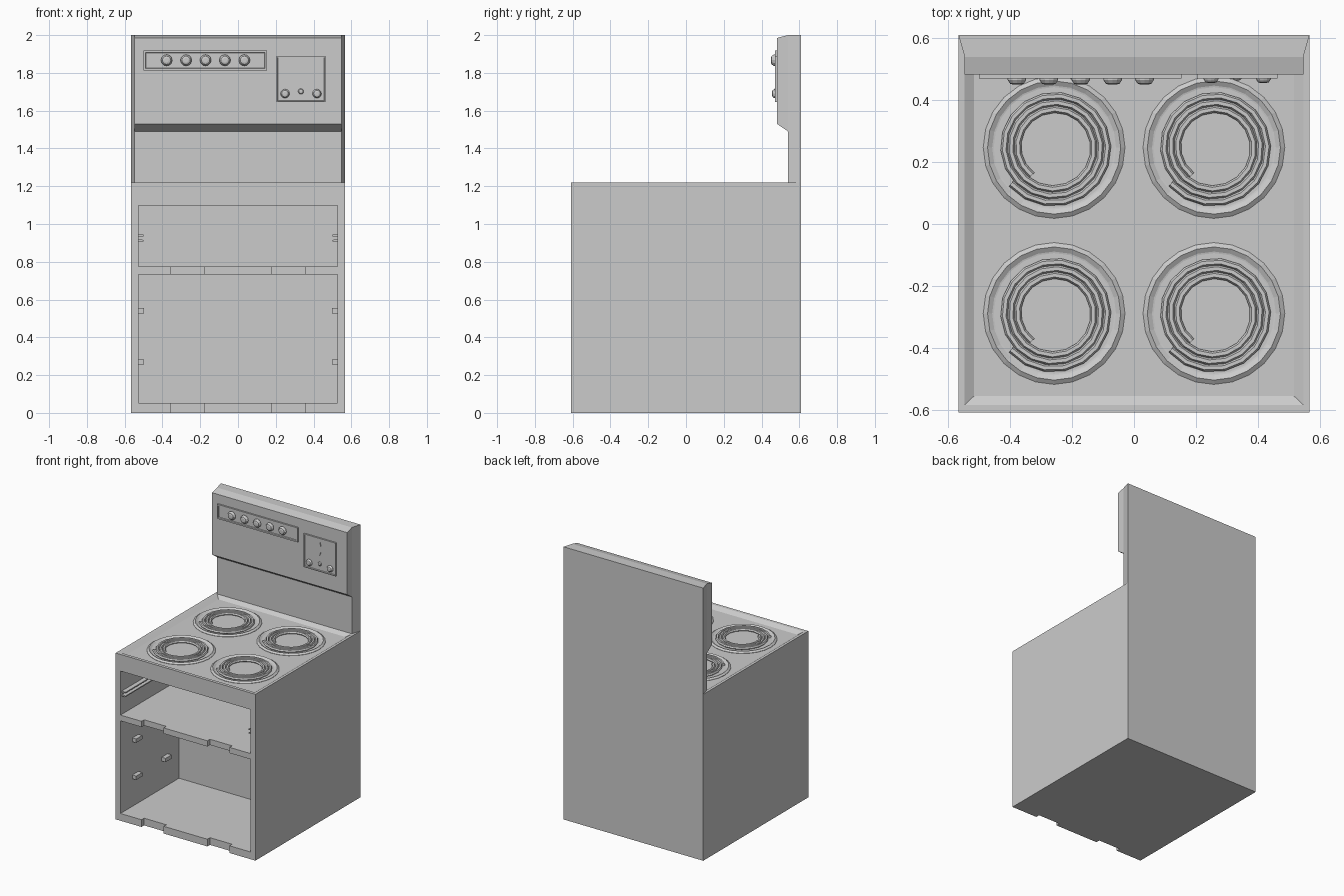
import bpy, bmesh, math
from mathutils import Vector

if "Cube" in bpy.data.objects:
    bpy.data.objects.remove(bpy.data.objects["Cube"])


def finish(name, bm, loc=(0, 0, 0)):
    bmesh.ops.recalc_face_normals(bm, faces=bm.faces)
    me = bpy.data.meshes.new(name)
    bm.to_mesh(me)
    bm.free()
    ob = bpy.data.objects.new(name, me)
    ob.location = loc
    bpy.context.collection.objects.link(ob)
    return ob


def loft(name, *rings):
    """Closed solid through rings of equal point count."""
    bm = bmesh.new()
    vs = [[bm.verts.new(p) for p in r] for r in rings]
    n = len(rings[0])
    for a, b in zip(vs, vs[1:]):
        for i in range(n):
            bm.faces.new((a[i], a[(i + 1) % n], b[(i + 1) % n], b[i]))
    bm.faces.new(vs[0])
    bm.faces.new(vs[-1])
    return finish(name, bm)


def rect_z(x, y0, y1, z):
    return [(-x, y0, z), (x, y0, z), (x, y1, z), (-x, y1, z)]


def box(name, x0, x1, y0, y1, z0, z1):
    return loft(name, *[[(x0, y0, z), (x1, y0, z), (x1, y1, z), (x0, y1, z)] for z in (z0, z1)])


def lathe(name, profile, sides, loc, face_front=False):
    bm = bmesh.new()
    rings = []
    for r, h in profile:
        ring = []
        for i in range(sides):
            a = 2 * math.pi * i / sides
            p = (r * math.cos(a), r * math.sin(a), h)
            ring.append(bm.verts.new((p[0], -p[2], p[1]) if face_front else p))
        rings.append(ring)
    for a, b in zip(rings, rings[1:]):
        for i in range(sides):
            bm.faces.new((a[i], a[(i + 1) % sides], b[(i + 1) % sides], b[i]))
    bm.faces.new(rings[0])
    bm.faces.new(rings[-1])
    return finish(name, bm, loc)


def framed_plate(name, x0, x1, z0, z1, y_front, border, depth):
    """Plate with a sunken front surface."""
    ob = box(name, x0, x1, y_front, 0.49, z0, z1)
    bm = bmesh.new()
    bm.from_mesh(ob.data)
    front = min(bm.faces, key=lambda f: f.calc_center_median().y)
    bmesh.ops.inset_region(bm, faces=[front], thickness=border)
    bmesh.ops.inset_region(bm, faces=[front], thickness=0.003)
    for v in front.verts:
        v.co.y += depth
    bm.to_mesh(ob.data)
    bm.free()
    return ob


def cut(target, cutter):
    m = target.modifiers.new("cut", 'BOOLEAN')
    m.operation, m.solver, m.object = 'DIFFERENCE', 'EXACT', cutter
    bpy.context.view_layer.objects.active = target
    bpy.ops.object.modifier_apply(modifier=m.name)
    bpy.data.objects.remove(cutter, do_unlink=True)


W, FRONT, BACK, TOP = 0.567, -0.608, 0.61, 1.22
IN = 0.528           # half width of the compartments
DECK = 1.2           # sunken cooktop surface

# Body with two open compartments, sunken cooktop and hinge notches
body = box("stove_body", -W, W, FRONT, BACK, 0, TOP)
cut(body, box("cutter", -IN, IN, -0.8, 0.07, 0.775, 1.098))
cut(body, box("cutter", -IN, IN, -0.8, 0.07, 0.053, 0.733))
a, b = rect_z(0.516, -0.555, 0.51, DECK), rect_z(0.548, -0.585, 0.54, TOP)
top = [(x * 1.0, y, TOP + 0.02) for x, y, z in b]
cut(body, loft("cutter", a, b, top))
for s in (-1, 1):
    x0, x1 = sorted((s * 0.177, s * 0.357))
    for z0, z1 in ((-0.05, 0.08), (0.71, 0.8)):
        cut(body, box("cutter", x0, x1, -0.8, FRONT + 0.03, z0, z1))

# Upper compartment slide rails and lower compartment rack supports
for s, side in ((-1, "left"), (1, "right")):
    for z in (0.939, 0.912):
        loft("slide_rail_" + side, *[[(s * (IN + 0.01), y, z - 0.008), (s * 0.5, y, z - 0.004),
                                      (s * 0.5, y, z + 0.004), (s * (IN + 0.01), y, z + 0.008)]
                                     for y in (-0.59, 0.05)])
    x0, x1 = sorted((s * 0.497, s * (IN + 0.01)))
    for z in (0.541, 0.269):
        for y in (-0.47, -0.13):
            box("rack_support_" + side, x0, x1, y, y + 0.07, z - 0.014, z + 0.014)

# Back panel, narrower at the front, and the overhanging control console
loft("back_panel", *[[(-x, y, TOP), (x, y, TOP), (x, y, 2), (-x, y, 2)]
                     for x, y in ((0.547, 0.54), (W, BACK))])
profile = [(0.545, 2), (0.54, 2), (0.482, 1.985), (0.482, 1.53), (0.54, 1.49), (0.545, 1.49)]
loft("control_console", *[[(x, y, z) for y, z in profile] for x in (-0.547, 0.547)])

# Burner knob strip
framed_plate("knob_strip", -0.5, 0.153, 1.812, 1.918, 0.47, 0.015, 0.006)
KNOB = [(0.021, 0), (0.03, 0.007), (0.03, 0.012), (0.022, 0.024), (0.012, 0.027)]
for i in range(5):
    lathe("burner_knob", KNOB, 12, (-0.378 + 0.103 * i, 0.477, 1.867), True)

# Clock panel with hand and knobs
framed_plate("clock_panel", 0.204, 0.463, 1.645, 1.889, 0.47, 0.009, 0.006)
for x, z, k in ((0.249, 1.69, 0.8), (0.418, 1.69, 0.8), (0.333, 1.702, 0.5)):
    lathe("timer_knob", [(r * k, h * k) for r, h in KNOB], 12, (x, 0.477, z), True)
hand = [(-0.002, 1.858), (0.002, 1.858), (0.009, 1.83), (0.009, 1.79), (0, 1.765), (-0.009, 1.79), (-0.009, 1.83)]
loft("clock_hand", *[[(0.333 + x, y, z) for x, z in hand] for y in (0.471, 0.478)])

# Spiral heating element as a curve, converted once and shared by all burners
cu = bpy.data.curves.new("heating_coil", 'CURVE')
cu.dimensions = '3D'
cu.bevel_depth, cu.bevel_resolution, cu.use_fill_caps = 0.0115, 1, True
sp = cu.splines.new('POLY')
N = 54
sp.points.add(N)
for i in range(N + 1):
    t = i / N
    ang = math.radians(220 + 1091 * t)
    r = 0.181 - 0.066 * t
    sp.points[i].co = (r * math.cos(ang), r * math.sin(ang), 0, 1)
tmp = bpy.data.objects.new("heating_coil", cu)
bpy.context.collection.objects.link(tmp)
bpy.context.view_layer.update()
coil = bpy.data.meshes.new_from_object(tmp.evaluated_get(bpy.context.evaluated_depsgraph_get()))
bpy.data.objects.remove(tmp, do_unlink=True)
for p in coil.polygons:
    p.use_smooth = False

# Burners: drip pan ring plus coil
PAN = [(0.229, -0.005), (0.229, 0.002), (0.215, 0.012), (0.2, 0.003), (0.195, 0.002)]
for x in (-0.258, 0.258):
    for y in (-0.289, 0.247):
        lathe("drip_pan", PAN, 24, (x, y, DECK))
        ob = bpy.data.objects.new("heating_coil", coil)
        ob.location = (x, y, DECK + 0.008)
        bpy.context.collection.objects.link(ob)
